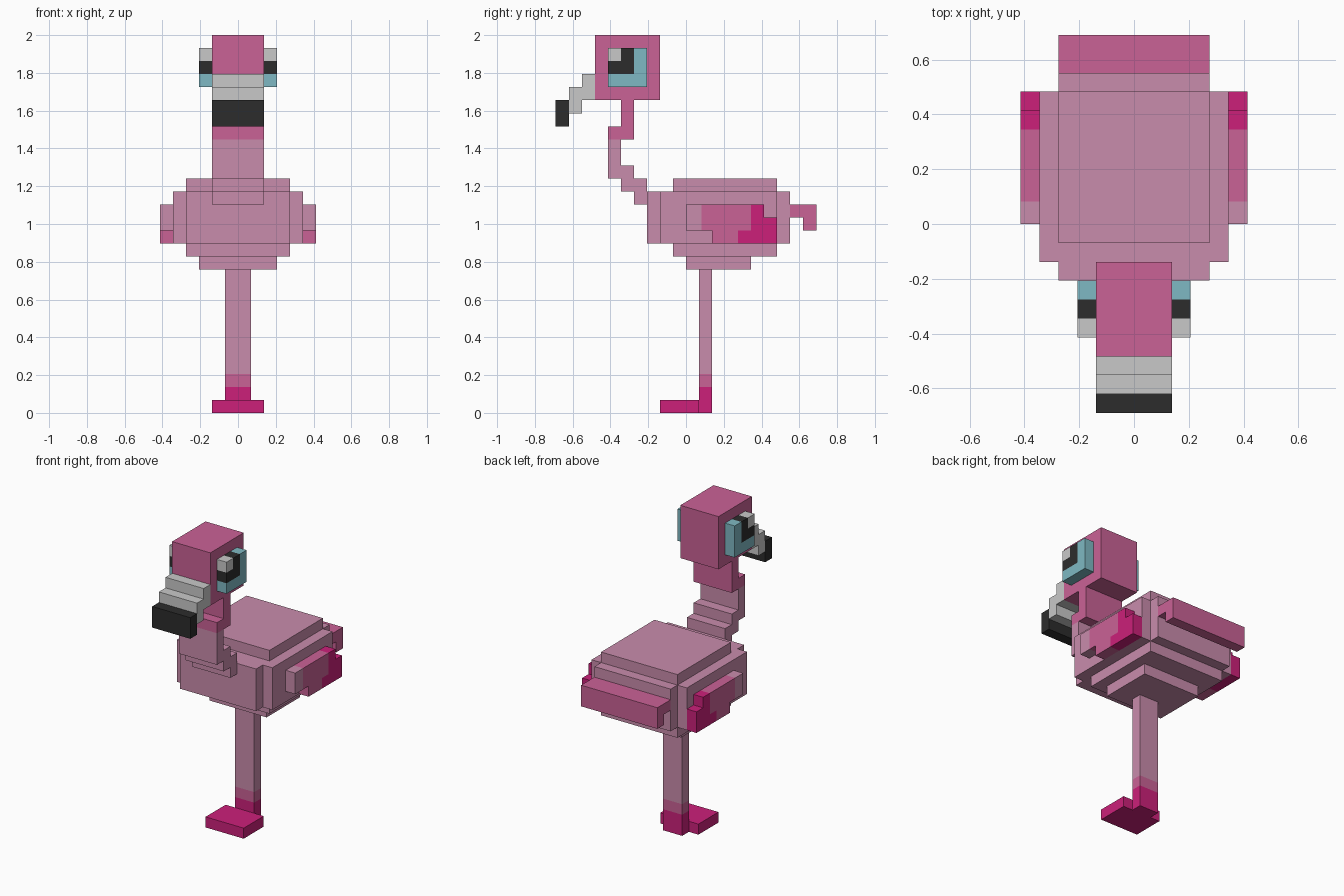
import bpy, bmesh, math
from mathutils import Vector

if "Cube" in bpy.data.objects:
    bpy.data.objects.remove(bpy.data.objects["Cube"])

V = 2 / 29  # block size: the bird is 29 blocks tall


def material(name, rgb):
    lin = [((c / 255 + 0.055) / 1.055) ** 2.4 if c > 10 else c / 3294 for c in rgb]
    m = bpy.data.materials.new(name)
    m.diffuse_color = (*lin, 1)
    m.use_nodes = True
    m.node_tree.nodes["Principled BSDF"].inputs["Base Color"].default_value = m.diffuse_color
    return m


MATS = {
    "light": material("light pink", (201, 140, 172)),
    "mid": material("mid pink", (202, 98, 150)),
    "hot": material("magenta", (204, 32, 122)),
    "blue": material("pale blue", (127, 185, 195)),
    "grey": material("light grey", (201, 201, 201)),
    "black": material("black", (44, 44, 44)),
}

# Each part: boxes of (colour, x range, y range, z range) in blocks; later boxes repaint
PARTS = {
    "foot": [("hot", -2, 2, -2, 1, 0, 1)],
    "leg": [("light", -1, 1, 1, 2, 3, 11), ("mid", -1, 1, 1, 2, 2, 3),
            ("hot", -1, 1, 1, 2, 0, 2)],
    "body": [("light", -5, 5, -2, 7, 13, 17), ("light", -4, 4, -3, 8, 13, 17),
             ("light", -4, 4, -1, 7, 17, 18), ("light", -4, 4, -1, 7, 12, 13),
             ("light", -3, 3, 0, 5, 11, 12)],
    "tail": [("mid", -4, 4, 8, 10, 15, 16), ("mid", -4, 4, 9, 10, 14, 15)],
    "neck": [("light", -2, 2, -4, -3, 16, 18), ("light", -2, 2, -5, -4, 17, 19),
             ("light", -2, 2, -6, -5, 18, 21), ("mid", -2, 2, -6, -5, 21, 22),
             ("mid", -2, 2, -5, -4, 21, 24)],
    "head": [("mid", -2, 2, -7, -2, 24, 29)],
    "beak": [("grey", -2, 2, -8, -7, 24, 26), ("grey", -2, 2, -9, -8, 23, 25),
             ("black", -2, 2, -10, -9, 22, 24)],
}

# Paired wings and eyes
for side, x0, e0 in (("right", 5, 2), ("left", -6, -3)):
    x, e = (x0, x0 + 1), (e0, e0 + 1)
    PARTS[side + "_wing"] = [
        ("light", *x, 0, 1, 14, 16), ("mid", *x, 1, 6, 14, 16), ("mid", *x, 2, 4, 13, 14),
        ("hot", *x, 5, 6, 14, 16), ("hot", *x, 6, 7, 13, 15), ("hot", *x, 4, 6, 13, 14)]
    PARTS[side + "_eye"] = [
        ("blue", *e, -6, -3, 25, 28), ("black", *e, -6, -4, 26, 28),
        ("grey", *e, -6, -5, 27, 28)]


def blocks(boxes):
    cells = {}
    for col, xa, xb, ya, yb, za, zb in boxes:
        for i in range(xa, xb):
            for j in range(ya, yb):
                for k in range(za, zb):
                    cells[i, j, k] = col
    return cells


CELLS = {name: blocks(boxes) for name, boxes in PARTS.items()}
FILLED = set().union(*CELLS.values())


def build(name, cells):
    """Make the outer skin of a part, leaving out faces hidden by neighbours."""
    mesh = bpy.data.meshes.new(name)
    slots = sorted(set(cells.values()))
    for s in slots:
        mesh.materials.append(MATS[s])
    bm = bmesh.new()
    verts = {}
    for cell, col in cells.items():
        for axis in range(3):
            for d in (-1, 1):
                near = list(cell)
                near[axis] += d
                if tuple(near) in FILLED:
                    continue
                u, w = (axis + 1) % 3, (axis + 2) % 3
                ring = []
                for du, dw in ((0, 0), (1, 0), (1, 1), (0, 1))[::d]:
                    p = list(cell)
                    p[axis] += d > 0
                    p[u] += du
                    p[w] += dw
                    p = tuple(p)
                    if p not in verts:
                        verts[p] = bm.verts.new(Vector(p) * V)
                    ring.append(verts[p])
                bm.faces.new(ring).material_index = slots.index(col)
    # The pale wing tip reaches slightly past its block line
    if name.endswith("wing"):
        for p, v in verts.items():
            if p[1] == 1:
                v.co.y = 1.2 * V
    # Merge blocks of one colour into large flat faces
    bmesh.ops.dissolve_limit(bm, angle_limit=math.radians(1), verts=bm.verts[:],
                             edges=bm.edges[:], delimit={'MATERIAL'})
    bm.to_mesh(mesh)
    bm.free()
    bpy.context.scene.collection.objects.link(bpy.data.objects.new(name, mesh))


for part, cells in CELLS.items():
    build(part, cells)
